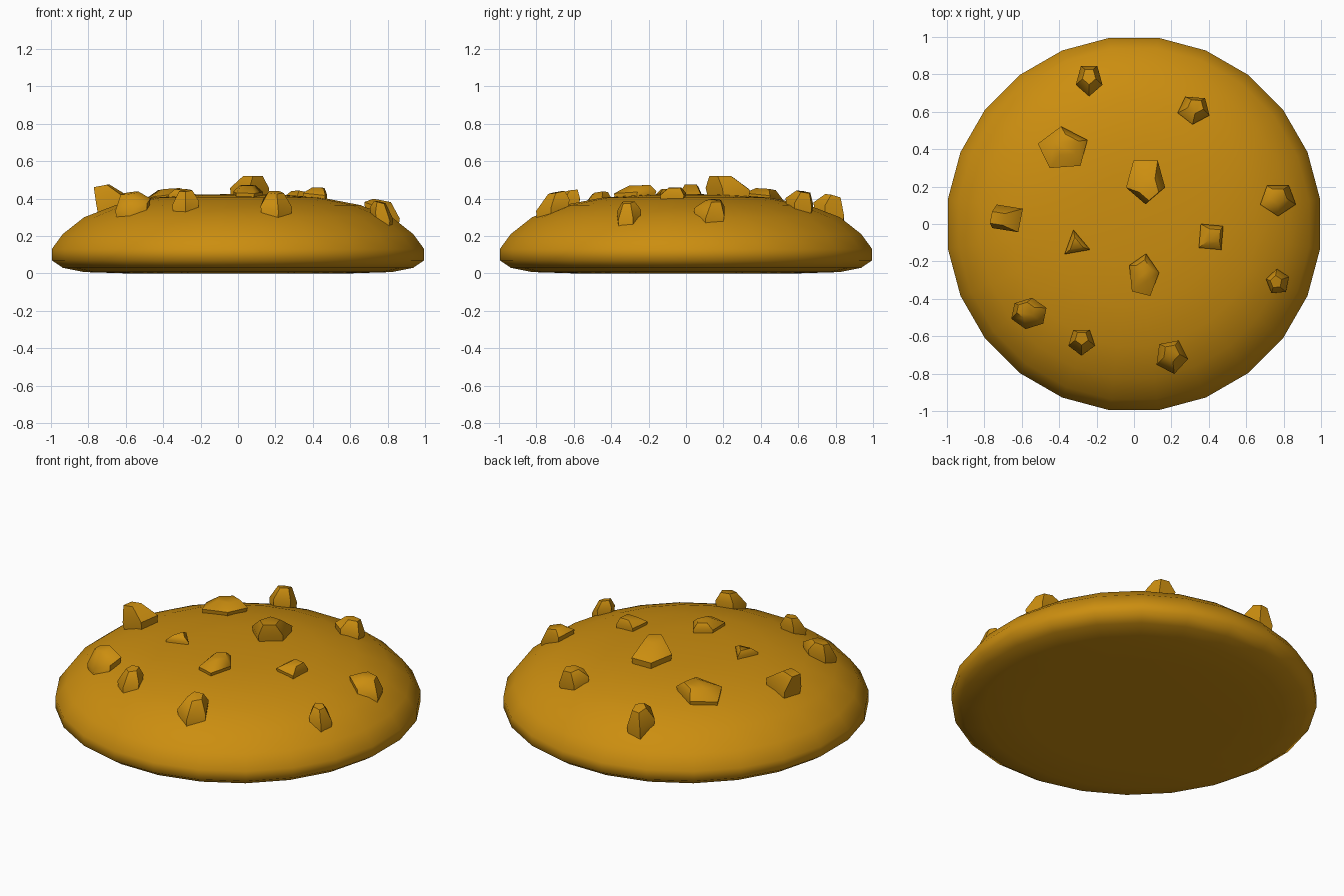
import bpy
import bmesh
from math import cos, sin, pi, radians, hypot
from mathutils import Matrix, Vector

cube = bpy.data.objects.get("Cube")
if cube:
    bpy.data.objects.remove(cube, do_unlink=True)

# One baked golden brown for everything
dough = bpy.data.materials.new("golden_brown_dough")
dough.use_nodes = True
colour = (0.6, 0.27, 0.005, 1)
dough.diffuse_color = colour
dough.node_tree.nodes["Principled BSDF"].inputs["Base Color"].default_value = colour

SIDES = 24
TOP_PROFILE = [(0, .425), (.25, .42), (.45, .405), (.66, .365),
               (.83, .3), (.945, .21), (1.004, .13)]
BASE_PROFILE = [(1.004, .07), (.945, .03), (.83, .007), (.6, 0), (0, 0)]


def finish(bm, name, angle):
    """Turn a bmesh into a shaded, coloured object."""
    bmesh.ops.recalc_face_normals(bm, faces=bm.faces)
    mesh = bpy.data.meshes.new(name)
    bm.to_mesh(mesh)
    bm.free()
    mesh.materials.append(dough)
    obj = bpy.data.objects.new(name, mesh)
    bpy.context.collection.objects.link(obj)
    bpy.ops.object.select_all(action='DESELECT')
    obj.select_set(True)
    bpy.context.view_layer.objects.active = obj
    bpy.ops.object.shade_smooth_by_angle(angle=radians(angle))
    return obj


def dome_height(x, y):
    """Height of the domed top above a point."""
    r = hypot(x, y)
    for (r0, z0), (r1, z1) in zip(TOP_PROFILE, TOP_PROFILE[1:]):
        if r <= r1:
            return z0 + (z1 - z0) * (r - r0) / (r1 - r0)
    return TOP_PROFILE[-1][1]


# Biscuit body: profile spun round the vertical axis
bm = bmesh.new()
verts = [bm.verts.new((r, 0, z)) for r, z in TOP_PROFILE + BASE_PROFILE]
edges = [bm.edges.new(pair) for pair in zip(verts, verts[1:])]
bmesh.ops.spin(bm, geom=verts + edges, cent=(0, 0, 0), axis=(0, 0, 1),
               angle=2 * pi, steps=SIDES)
bmesh.ops.remove_doubles(bm, verts=bm.verts, dist=0.0005)
bmesh.ops.rotate(bm, verts=bm.verts, cent=(0, 0, 0),
                 matrix=Matrix.Rotation(pi / SIDES, 3, 'Z'))
finish(bm, "biscuit_body", 80)


def chunk(name, x, y, rx, ry, sides, turn, top, lean_x, lean_y):
    """Faceted lump: sunk base, shoulder and a smaller leaning crown."""
    rise = top - dome_height(x, y)
    bm = bmesh.new()
    for scale, lift, lean in ((.9, -.04, 0), (1, rise * .35, .1), (.5, rise, 1)):
        for i in range(sides):
            a = radians(turn) + 2 * pi * i / sides
            px = x + rx * scale * cos(a) + lean_x * lean
            py = y + ry * scale * sin(a) + lean_y * lean
            # The crown follows only part of the dome's slope
            follow = .5 if lean == 1 else 1
            ground = dome_height(x, y) * (1 - follow) + dome_height(px, py) * follow
            bm.verts.new(Vector((px, py, ground + lift)))
    bmesh.ops.convex_hull(bm, input=bm.verts)
    bmesh.ops.dissolve_limit(bm, angle_limit=radians(4), verts=bm.verts, edges=bm.edges)
    finish(bm, name, 48)


# Chunks: centre, radii, sides, turn, top height, crown lean
CHUNKS = [
    (-.24, .77, .075, .09, 5, -90, .42, 0, .02),
    (.32, .61, .09, .08, 5, -95, .44, .01, .02),
    (-.38, .4, .14, .12, 5, 95, .45, .02, .02),
    (.06, .24, .11, .13, 5, -90, .52, .02, -.05),
    (.77, .13, .1, .09, 5, -90, .39, 0, .02),
    (-.67, .03, .1, .09, 4, 35, .48, -.06, 0),
    (-.31, -.11, .08, .08, 3, 100, .45, 0, 0),
    (.41, -.07, .085, .09, 4, 40, .46, .02, .01),
    (.05, -.28, .085, .12, 5, 80, .47, 0, .03),
    (.77, -.31, .065, .07, 5, 95, .38, -.01, 0),
    (-.56, -.48, .1, .085, 6, 20, .43, -.02, .02),
    (-.28, -.63, .075, .075, 5, -90, .44, 0, .02),
    (.2, -.71, .09, .095, 5, -80, .43, 0, .02),
]
for number, spec in enumerate(CHUNKS, 1):
    chunk(f"topping_chunk_{number}", *spec)
